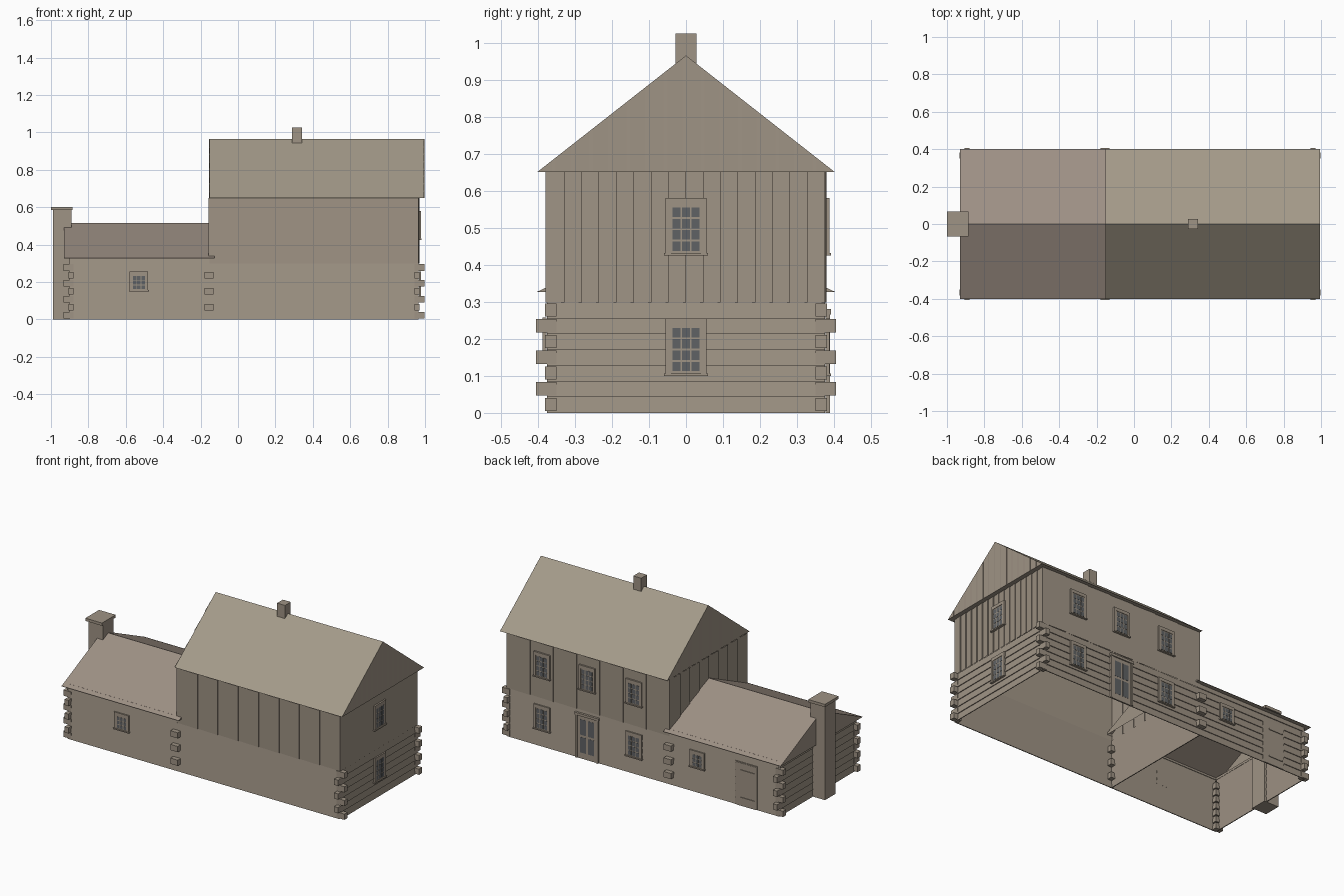
import bpy, bmesh
from mathutils import Matrix, Vector

if "Cube" in bpy.data.objects:
    bpy.data.objects.remove(bpy.data.objects["Cube"], do_unlink=True)


def material(name, rgb):
    m = bpy.data.materials.new(name)
    m.use_nodes = True
    m.diffuse_color = (*rgb, 1)
    m.node_tree.nodes["Principled BSDF"].inputs["Base Color"].default_value = (*rgb, 1)
    return m


TIMBER = material("weathered timber", (0.345, 0.292, 0.232))
MAIN_ROOF = material("house roof", (0.37, 0.325, 0.25))
WING_ROOF = material("wing roof", (0.34, 0.28, 0.232))
GLASS = material("window glass", (0.115, 0.122, 0.128))

HALF = 0.375            # half depth of the walls
EAVE = 0.402            # half depth of the roofs
COURSE = 0.0425         # height of one log
LAP = 0.005             # how far a log or board stands out
LEFT, JOINT, RIGHT = -0.902, -0.153, 0.965


def finish(name, bm, *mats):
    mesh = bpy.data.meshes.new(name)
    bm.to_mesh(mesh)
    bm.free()
    for m in mats:
        mesh.materials.append(m)
    ob = bpy.data.objects.new(name, mesh)
    bpy.context.collection.objects.link(ob)
    return ob


def boxes(name, mat, spans, frame=Matrix()):
    """One mesh of boxes, each given as (x0, x1, y0, y1, z0, z1)."""
    bm = bmesh.new()
    for x0, x1, y0, y1, z0, z1 in spans:
        mid = Matrix.Translation(((x0 + x1) / 2, (y0 + y1) / 2, (z0 + z1) / 2))
        size = Matrix.Diagonal((x1 - x0, y1 - y0, z1 - z0, 1))
        bmesh.ops.create_cube(bm, size=1, matrix=frame @ mid @ size)
    return finish(name, bm, mat)


def quad(bm, *points):
    bm.faces.new([bm.verts.new(p) for p in points])


def outward(p0, p1):
    d = (p1 - p0).normalized()
    return Vector((d.y, -d.x, 0)) * LAP


def log_wall(name, p0, p1, courses):
    """Courses of logs, each leaning out at its lower edge."""
    p0, p1 = Vector((*p0, 0)), Vector((*p1, 0))
    out, bm = outward(p0, p1), bmesh.new()
    for i in range(courses):
        lo, hi = Vector((0, 0, i * COURSE)), Vector((0, 0, (i + 1) * COURSE))
        quad(bm, p0 + lo, p1 + lo, p1 + lo + out, p0 + lo + out)
        quad(bm, p0 + lo + out, p1 + lo + out, p1 + hi, p0 + hi)
    finish(name, bm, TIMBER)


def board_wall(name, p0, p1, count, low, top):
    """Upright boards, each standing out at one edge; top gives the height along the wall."""
    p0, p1 = Vector((*p0, 0)), Vector((*p1, 0))
    out, bm = outward(p0, p1), bmesh.new()
    for i in range(count):
        f0, f1 = i / count, (i + 1) / count
        a, b = p0.lerp(p1, f0), p0.lerp(p1, f1)
        lo, ha, hb = (Vector((0, 0, z)) for z in (low, top(f0), top(f1)))
        quad(bm, a + lo, b + lo + out, b + hb + out, a + ha)
        if hb.z > low:
            quad(bm, b + lo + out, b + lo, b + hb, b + hb + out)
    finish(name, bm, TIMBER)


def gable_roof(name, x0, x1, eave_z, ridge_z, mat, open_below=False):
    bm = bmesh.new()
    ends = [[bm.verts.new(p) for p in ((x, -EAVE, eave_z), (x, EAVE, eave_z), (x, 0, ridge_z))]
            for x in (x0, x1)]
    for end in ends:
        bm.faces.new(end)
    for i in range(3):
        j = (i + 1) % 3
        bm.faces.new((ends[0][i], ends[0][j], ends[1][j], ends[1][i]))
    bmesh.ops.recalc_face_normals(bm, faces=bm.faces)
    for f in bm.faces:
        f.material_index = 0 if f.normal.z > 0.1 else 1
    if open_below:
        bmesh.ops.delete(bm, geom=[f for f in bm.faces if f.normal.z < -0.9], context='FACES_ONLY')
    finish(name, bm, mat, TIMBER)


def wall_frame(x, y, nx, ny):
    """Local x runs along the wall, y out of it, z up."""
    return Matrix(((ny, nx, 0, x), (-nx, ny, 0, y), (0, 0, 1, 0), (0, 0, 0, 1)))


def pane_grid(half, z0, z1, cols, rows, gap, depth):
    w, h = 2 * half / cols, (z1 - z0) / rows
    return [(-half + c * w + gap, -half + (c + 1) * w - gap, depth, depth + 0.001,
             z0 + r * h + gap, z0 + (r + 1) * h - gap)
            for c in range(cols) for r in range(rows)]


def window(name, frame, z0, z1, half, rows):
    rim = half - 0.014
    boxes(name + "_frame", TIMBER, [
        (-half, half, 0, 0.008, z0, z1),
        (-half, -rim, 0, 0.011, z0, z1), (rim, half, 0, 0.011, z0, z1),
        (-half, half, 0, 0.011, z1 - 0.02, z1),
        (-half - 0.004, half + 0.004, 0, 0.015, z0 - 0.002, z0 + 0.005)], frame)
    boxes(name + "_glass", GLASS,
          pane_grid(rim - 0.002, z0 + 0.008, z1 - 0.023, 3, rows, 0.0025, 0.008), frame)


# Log walls of the house and the wing
loop = [(JOINT, -HALF), (RIGHT, -HALF), (RIGHT, HALF), (JOINT, HALF)]
sides = ["front", "right", "back", "left"]
for i, side in enumerate(sides):
    log_wall("house_logs_" + side, loop[i], loop[(i + 1) % 4], 7)
log_wall("wing_logs_front", (LEFT, -HALF), (JOINT, -HALF), 8)
log_wall("wing_logs_back", (JOINT, HALF), (LEFT, HALF), 8)
log_wall("wing_logs_left", (LEFT, HALF), (LEFT, -HALF), 8)

# Board siding of the upper floor and gables
SIDING, HOUSE_EAVE, RIDGE = 7 * COURSE, 0.65, 0.965
for i, (side, count) in enumerate(zip(sides, (8, 16, 7, 8))):
    board_wall("siding_" + side, loop[i], loop[(i + 1) % 4], count, SIDING, lambda f: HOUSE_EAVE)


def gable_top(f):
    return RIDGE - abs(2 * f - 1) * (RIDGE - HOUSE_EAVE)


board_wall("gable_right", (0.991, -EAVE), (0.991, EAVE), 16, HOUSE_EAVE, gable_top)
board_wall("gable_left", (-0.151, EAVE), (-0.151, -EAVE), 8, HOUSE_EAVE, gable_top)

# Roofs
gable_roof("house_roof", -0.153, 0.995, HOUSE_EAVE, RIDGE, MAIN_ROOF)
gable_roof("wing_roof", -0.93, -0.125, 0.327, 0.515, WING_ROOF, open_below=True)
boxes("wing_soffit", TIMBER, [
    (-0.93, -0.125, s * 0.3875 - 0.0145, s * 0.3875 + 0.0145, 0.326, 0.328) for s in (-1, 1)
] + [(-0.93, LEFT, -EAVE, EAVE, 0.326, 0.328)])

# Crossed log ends at the corners
ends = []
for s in (-1, 1):
    for i in range(7):
        z0, z1 = i * COURSE + 0.005, (i + 1) * COURSE - 0.002
        if i % 2:
            y0, y1 = sorted((s * 0.35, s * 0.405))
            ends += [(x, x + w, y0, y1, z0, z1)
                     for x, w in ((-0.907, 0.027), (-0.18, 0.05), (0.943, 0.027))]
        else:
            y0, y1 = sorted((s * 0.35, s * 0.381))
            ends += [(-0.932, -0.88, y0, y1, z0, z1), (0.943, 0.997, y0, y1, z0, z1)]
boxes("corner_log_ends", TIMBER, ends)

# Chimneys
boxes("wing_chimney", TIMBER, [(-0.99, -0.89, -0.052, 0.052, 0, 0.59),
                               (-1.0, -0.886, -0.067, 0.067, 0.585, 0.602)])
boxes("house_chimney", TIMBER, [(0.288, 0.342, -0.028, 0.028, 0.9, 1.025)])

# Windows
for floor, z in (("lower", 0.102), ("upper", 0.427)):
    window("right_window_" + floor, wall_frame(RIGHT + 0.002, 0, 1, 0), z, z + 0.153, 0.055, 4)
    for x in (0.72, 0.41, 0.09):
        if floor == "upper" or x != 0.41:
            window("back_window_" + floor, wall_frame(x, HALF + 0.002, 0, 1), z, z + 0.153, 0.055, 4)
window("wing_window_front", wall_frame(-0.53, -HALF - 0.002, 0, -1), 0.152, 0.257, 0.05, 3)
window("wing_window_back", wall_frame(-0.345, HALF + 0.002, 0, 1), 0.152, 0.257, 0.05, 3)

# Doors
trim = [(-0.078, -0.064, 0, 0.012, 0, 0.28), (0.064, 0.078, 0, 0.012, 0, 0.28),
        (-0.082, 0.082, 0, 0.014, 0.265, 0.28)]
leaf = [(-0.064, 0.064, 0, 0.007, 0, 0.265)]
house_door = wall_frame(0.41, HALF + 0.002, 0, 1)
boxes("house_door", TIMBER, trim + leaf, house_door)
boxes("house_door_glass", GLASS, pane_grid(0.056, 0.03, 0.25, 2, 2, 0.007, 0.007), house_door)
wing_door = wall_frame(-0.68, HALF + 0.002, 0, 1)
boxes("wing_door", TIMBER, leaf + [(-0.075, 0.075, 0, 0.005, 0, 0.27)], wing_door)
boxes("wing_door_hinges", TIMBER, [(-0.06, 0.035, 0.006, 0.011, z, z + 0.009)
                                   for z in (0.045, 0.215)], wing_door)
